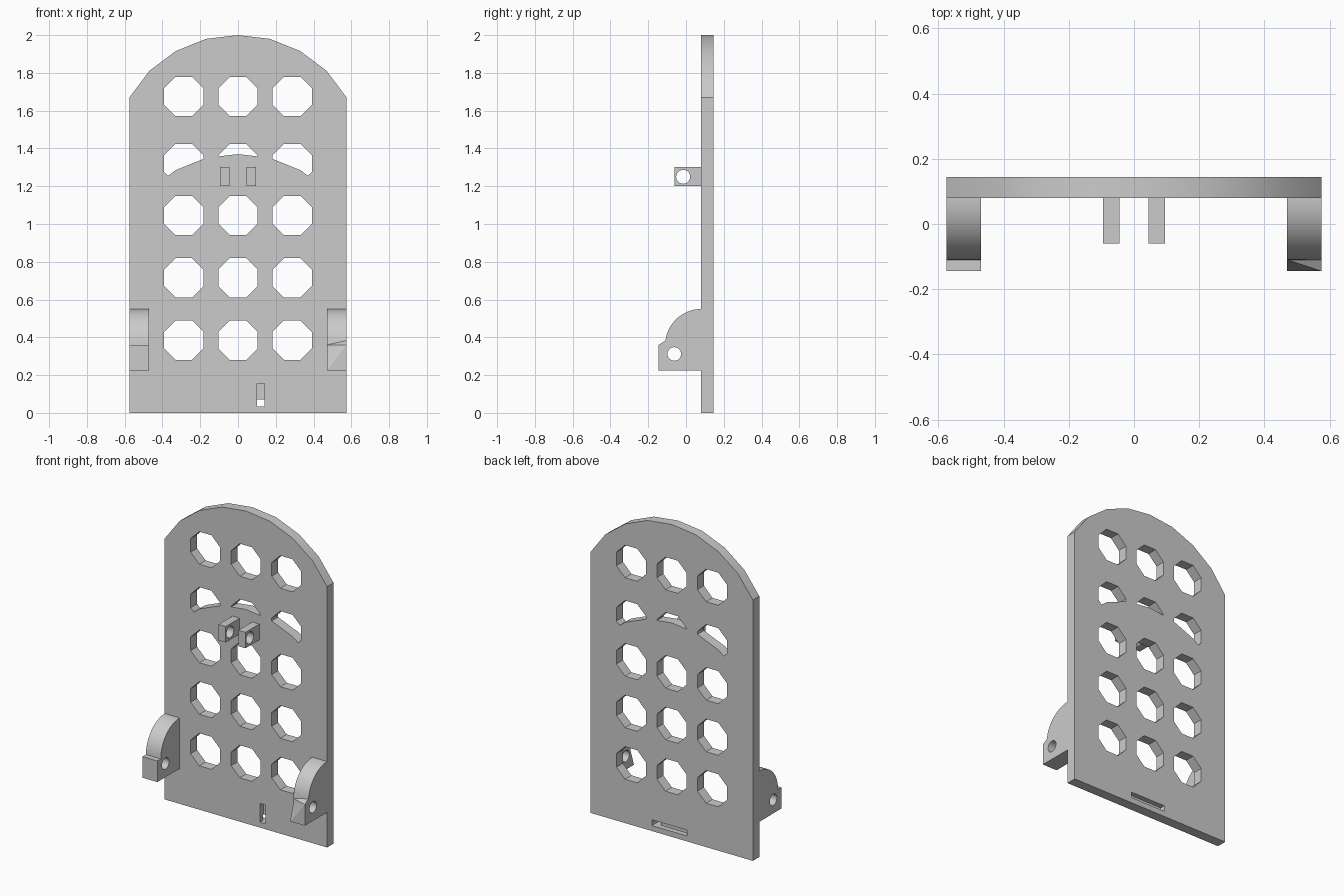
import bpy, bmesh
from math import cos, sin, pi

if "Cube" in bpy.data.objects:
    bpy.data.objects.remove(bpy.data.objects["Cube"], do_unlink=True)

GREY = (0.6, 0.6, 0.6, 1)
grey = bpy.data.materials.new("plain grey")
grey.use_nodes = True
grey.diffuse_color = GREY
grey.node_tree.nodes["Principled BSDF"].inputs["Base Color"].default_value = GREY

FRONT, BACK, HALF = 0.08, 0.145, 0.575


def prism(name, profile, axis, lo, hi):
    """Extrude a closed profile along x (profile in y, z) or y (profile in x, z)."""
    bm = bmesh.new()
    rings = []
    for d in (lo, hi):
        rings.append([bm.verts.new((d, a, b) if axis == "x" else (a, d, b)) for a, b in profile])
    n = len(profile)
    for i in range(n):
        j = (i + 1) % n
        bm.faces.new((rings[0][i], rings[0][j], rings[1][j], rings[1][i]))
    for ring in rings:
        bm.faces.new(ring)
    bmesh.ops.recalc_face_normals(bm, faces=bm.faces)
    mesh = bpy.data.meshes.new(name)
    bm.to_mesh(mesh)
    bm.free()
    mesh.materials.append(grey)
    ob = bpy.data.objects.new(name, mesh)
    bpy.context.collection.objects.link(ob)
    return ob


def rect(a0, a1, b0, b1):
    return [(a0, b0), (a1, b0), (a1, b1), (a0, b1)]


def circle(a, b, r, n, turn=0.0):
    return [(a + r * cos(2 * pi * i / n + turn), b + r * sin(2 * pi * i / n + turn)) for i in range(n)]


def cut(ob, cutters):
    bpy.context.view_layer.objects.active = ob
    for c in cutters:
        m = ob.modifiers.new("cut", "BOOLEAN")
        m.operation, m.solver, m.object = "DIFFERENCE", "EXACT", c
        bpy.ops.object.modifier_apply(modifier=m.name)
        bpy.data.objects.remove(c, do_unlink=True)


def arched(top, bottom):
    """Flat-sided arch over a straight-sided body."""
    right = [(0.575, 0.33), (0.47, 0.19), (0.33, 0.085), (0.17, 0.02)]
    arch = [(x, top - d) for x, d in right] + [(0, top)] + [(-x, top - d) for x, d in reversed(right)]
    return [(-HALF, bottom), (HALF, bottom)] + arch


# Arched back plate with rows of octagonal holes
plate = prism("back_plate", arched(2, 0), "y", FRONT, BACK)
cutters = []
for z in (0.385, 0.715, 1.045, 1.32, 1.675):
    for x in (-0.287, 0, 0.287):
        hole = prism("hole_cutter", circle(x, z, 0.113, 8, pi / 8), "y", 0, 0.2)
        if z == 1.32:  # this row is closed below an arch
            cut(hole, [prism("arch_filler", arched(1.37, 0.9), "y", -0.1, 0.3)])
        cutters.append(hole)

# Angled slot: upright on the front, level on the back
cutters.append(prism("front_slot_cutter", rect(0.1, 0.14, 0.035, 0.155), "y", 0, 0.115))
cutters.append(prism("back_slot_cutter", rect(-0.11, 0.14, 0.035, 0.072), "y", 0.112, 0.2))
cut(plate, cutters)

# Pair of centre tabs with a pin hole
for side, x in (("right", -0.07), ("left", 0.07)):
    tab = prism(side + "_centre_tab", rect(-0.06, 0.09, 1.2, 1.302), "x", x - 0.025, x + 0.025)
    cut(tab, [prism("pin_cutter", circle(-0.015, 1.25, 0.037, 24), "x", x - 0.1, x + 0.1)])

# Rounded side lugs with a stepped nose and a pin hole
ARC = 12
arc = [(FRONT - 0.19 * cos(pi / 2 * i / ARC), 0.36 + 0.19 * sin(pi / 2 * i / ARC)) for i in range(ARC + 1)]
lug_profile = [(0.09, 0.225), (-0.145, 0.225), (-0.145, 0.36)] + arc + [(0.09, 0.55)]
n = len(lug_profile)
for side, lo, hi in (("right", -HALF, -0.47), ("left", 0.47, HALF)):
    lug = prism(side + "_lug", lug_profile, "x", lo, hi)
    if side == "left":  # chipped nose on this side
        bm = bmesh.new()
        bm.from_mesh(lug.data)
        bm.verts.ensure_lookup_table()
        v = bm.verts
        low, nose, step = v[1], v[2], v[3]
        outer_nose, outer_step = v[n + 2], v[n + 3]
        nose.co.y, nose.co.z = -0.112, 0.325
        outer_step.co.z = 0.383
        bmesh.ops.connect_verts(bm, verts=[low, outer_nose])
        bmesh.ops.connect_verts(bm, verts=[step, outer_nose])
        bm.to_mesh(lug.data)
        bm.free()
    cut(lug, [prism("pin_cutter", circle(-0.062, 0.312, 0.036, 24), "x", lo - 0.1, hi + 0.1)])

# Smooth the curved faces, keep the edges sharp
for ob in bpy.context.view_layer.objects:
    ob.select_set(ob.type == "MESH" and grey.name in ob.data.materials)
bpy.ops.object.shade_smooth_by_angle(angle=pi / 9)
